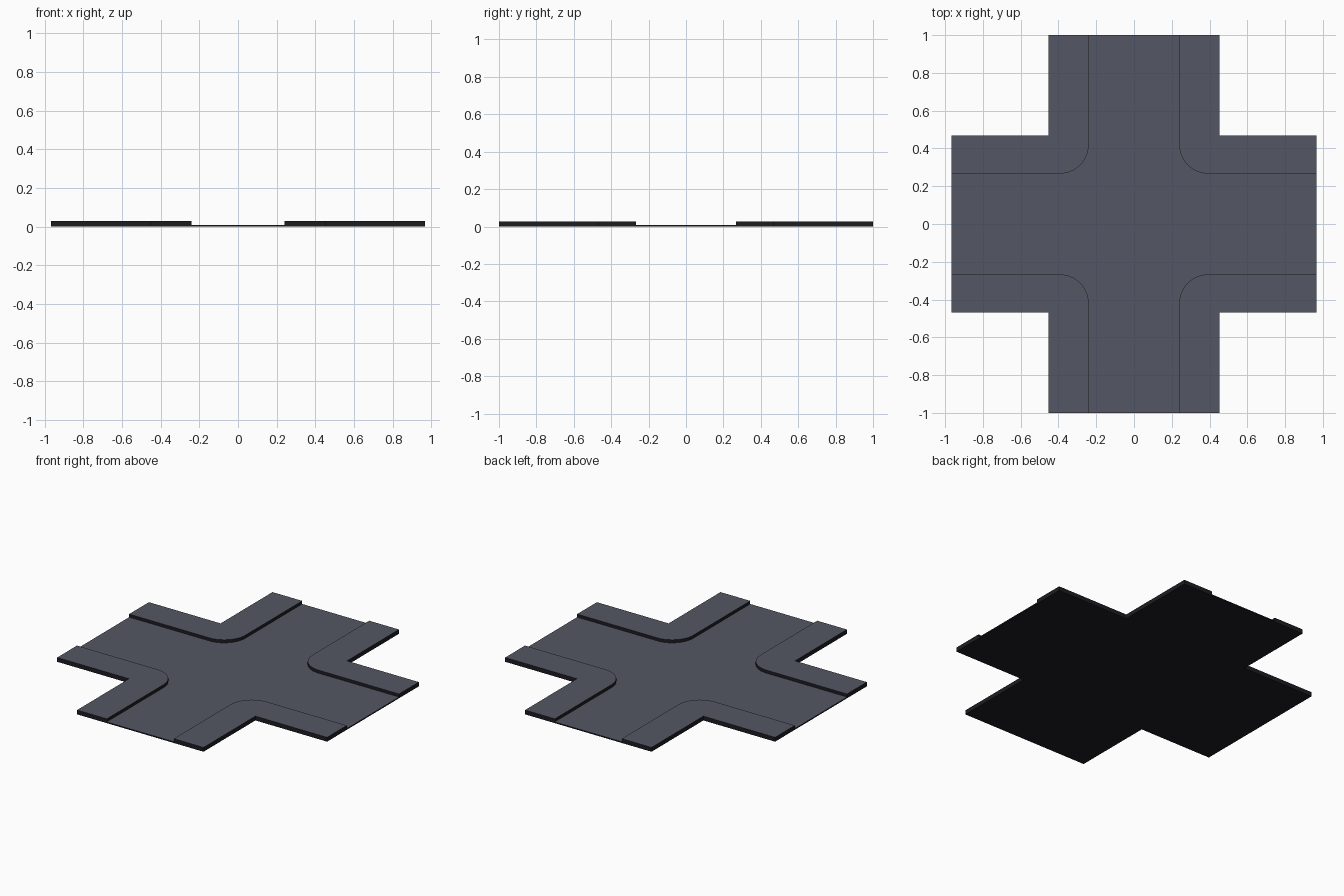
import bpy, bmesh, math

if "Cube" in bpy.data.objects:
    bpy.data.objects.remove(bpy.data.objects["Cube"])

# Main dimensions
EX, EY = 0.967, 1.0        # ends of the arms
OX, OY = 0.453, 0.469      # outer edges of the arms
RX, RY = 0.24, 0.267       # half widths of the carriageways
RAD = 0.152                # rounded kerb corner
ROAD_Z, WALK_Z = 0.008, 0.028


def material(name, rgb):
    m = bpy.data.materials.new(name)
    m.diffuse_color = (*rgb, 1)
    m.use_nodes = True
    m.node_tree.nodes["Principled BSDF"].inputs["Base Color"].default_value = m.diffuse_color
    return m


grey = material("paving_grey", (0.088, 0.096, 0.125))
dark = material("dark_edge", (0.012, 0.012, 0.016))


def slab(name, outline, height):
    """Extrude a flat outline from the ground; top grey, sides and base dark."""
    bm = bmesh.new()
    face = bm.faces.new([bm.verts.new((x, y, 0)) for x, y in outline])
    ext = bmesh.ops.extrude_face_region(bm, geom=[face])
    for v in ext["geom"]:
        if isinstance(v, bmesh.types.BMVert):
            v.co.z = height
    bmesh.ops.recalc_face_normals(bm, faces=bm.faces)
    for f in bm.faces:
        f.material_index = 0 if f.normal.z > 0.5 else 1
    me = bpy.data.meshes.new(name)
    bm.to_mesh(me)
    bm.free()
    me.materials.append(grey)
    me.materials.append(dark)
    ob = bpy.data.objects.new(name, me)
    bpy.context.collection.objects.link(ob)
    return ob


# Kerb line of one quadrant, from the x arm round to the y arm
N = 10
arc = [(RX + RAD - RAD * math.sin(i / N * math.pi / 2),
        RY + RAD - RAD * math.cos(i / N * math.pi / 2)) for i in range(N + 1)]
kerb = [(EX, RY)] + arc + [(RX, EY)]

# Crossroads surface, filling the space between the four kerbs
road = []
for sx, sy in ((1, 1), (-1, 1), (-1, -1), (1, -1)):
    pts = [(x * sx, y * sy) for x, y in kerb]
    road += pts if sx * sy > 0 else pts[::-1]
slab("road", road, ROAD_Z)

# Raised corner pavements
corner = kerb + [(OX, EY), (OX, OY), (EX, OY)]
for sx, sy, side in ((1, 1, "back_right"), (-1, 1, "back_left"),
                     (-1, -1, "front_left"), (1, -1, "front_right")):
    slab("pavement_" + side, [(x * sx, y * sy) for x, y in corner], WALK_Z)
